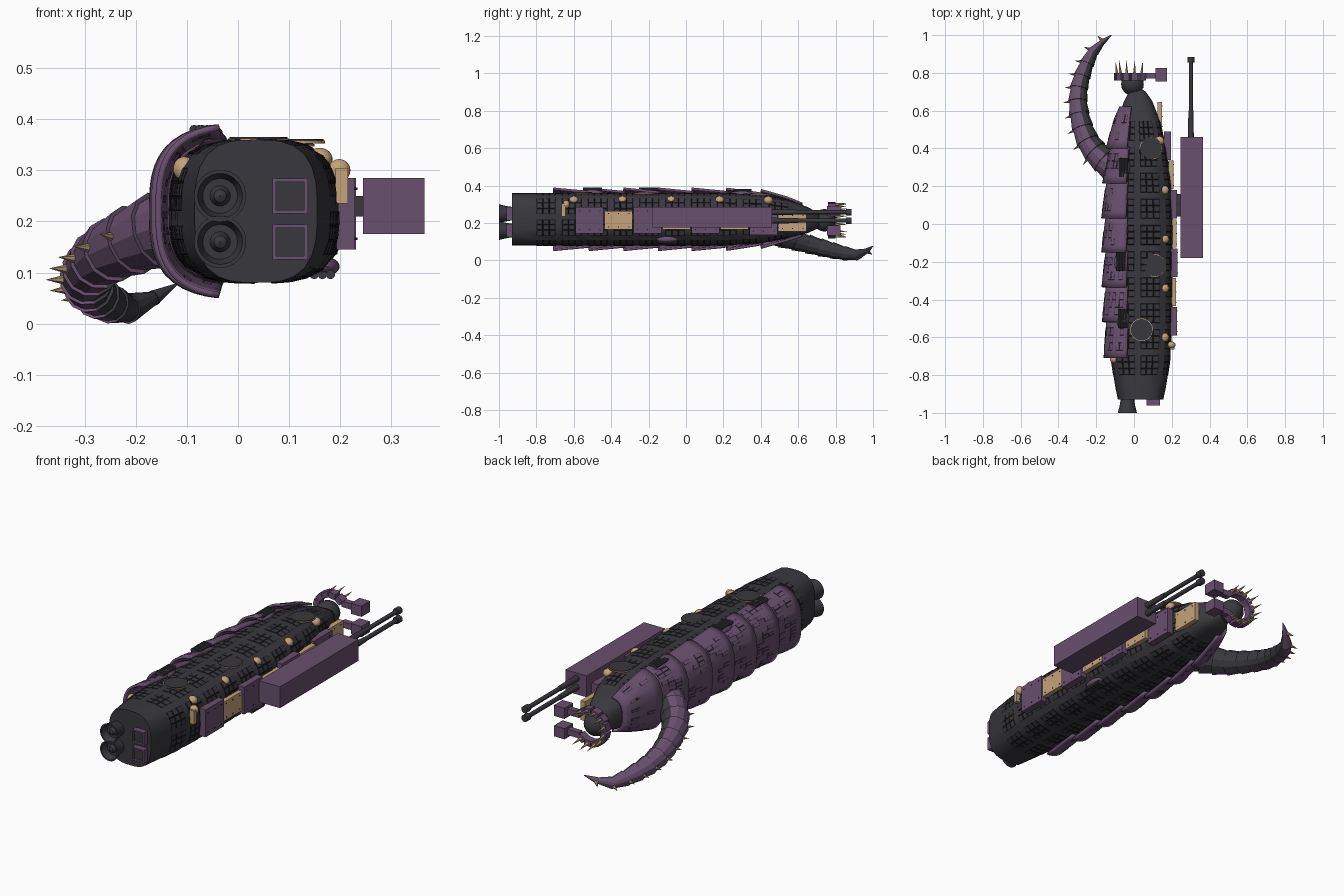
import bpy, bmesh, math, random
from mathutils import Vector, Matrix

random.seed(4)
if "Cube" in bpy.data.objects:
    bpy.data.objects.remove(bpy.data.objects["Cube"], do_unlink=True)


def material(name, r, g, b):
    m = bpy.data.materials.new(name)
    m.use_nodes = True
    m.diffuse_color = (r, g, b, 1)
    m.node_tree.nodes["Principled BSDF"].inputs["Base Color"].default_value = (r, g, b, 1)
    return m


DARK = material("charcoal hull", 0.04, 0.04, 0.048)
BLACK = material("black seams", 0.013, 0.013, 0.016)
PURPLE = material("purple armour", 0.14, 0.08, 0.155)
DEEP = material("deep purple seams", 0.055, 0.03, 0.065)
TAN = material("tan fittings", 0.56, 0.37, 0.19)
SPIKE = material("horn spikes", 0.36, 0.26, 0.14)


def finish(bm, name, mats, smooth=False):
    bmesh.ops.recalc_face_normals(bm, faces=bm.faces)
    me = bpy.data.meshes.new(name)
    bm.to_mesh(me)
    bm.free()
    for m in mats:
        me.materials.append(m)
    ob = bpy.data.objects.new(name, me)
    bpy.context.collection.objects.link(ob)
    if smooth:
        bpy.ops.object.select_all(action='DESELECT')
        ob.select_set(True)
        bpy.context.view_layer.objects.active = ob
        bpy.ops.object.shade_smooth_by_angle(angle=math.radians(32))
    return ob


def box(name, c, s, mat):
    bm = bmesh.new()
    bmesh.ops.create_cube(bm, size=1, matrix=Matrix.Translation(c) @ Matrix.Diagonal((*s, 1)))
    return finish(bm, name, [mat])


def cone(name, a, b, r0, r1, mat, n=12):
    a, b = Vector(a), Vector(b)
    d = b - a
    m = Matrix.Translation((a + b) / 2) @ d.to_track_quat('Z', 'Y').to_matrix().to_4x4()
    bm = bmesh.new()
    bmesh.ops.create_cone(bm, cap_ends=True, segments=n, radius1=r0, radius2=r1, depth=d.length, matrix=m)
    return finish(bm, name, [mat], n > 8)


def ball(name, c, s, mat):
    bm = bmesh.new()
    bmesh.ops.create_uvsphere(bm, u_segments=20, v_segments=12, radius=1,
                              matrix=Matrix.Translation(c) @ Matrix.Diagonal((*s, 1)))
    return finish(bm, name, [mat], True)


def loft(bm, rings, closed=True):
    """Skin a list of point rings; returns a grid of faces."""
    vs = [[bm.verts.new(p) for p in r] for r in rings]
    n = len(rings[0])
    return [[bm.faces.new((a[i], a[(i + 1) % n], b[(i + 1) % n], b[i]))
             for i in range(n if closed else n - 1)] for a, b in zip(vs, vs[1:])], vs


# Hull stations: y, half width, half height, centre x, centre z
STATIONS = [(-0.93, .12, .14, .035, .22), (-0.85, .137, .14, .035, .22), (-0.72, .156, .14, .035, .22),
            (-0.5, .166, .14, .035, .22), (0, .17, .14, .035, .22), (.2, .164, .14, .033, .22),
            (.4, .14, .13, .03, .222), (.55, .11, .1, .026, .222), (.65, .075, .07, .022, .216),
            (.7, .045, .045, .018, .214), (.72, .015, .018, .015, .214)]


def hull_at(y):
    for p, q in zip(STATIONS, STATIONS[1:]):
        if y <= q[0]:
            t = (y - p[0]) / (q[0] - p[0])
            return [a + (b - a) * t for a, b in zip(p[1:], q[1:])]
    return STATIONS[-1][1:]


def section(y, angles, grow=0.0):
    """Rounded-square cross-section; angle runs clockwise from the top."""
    w, h, cx, cz = hull_at(y)
    pts = []
    for a in angles:
        s, c = math.sin(a), math.cos(a)
        k = (abs(s) ** 3 + abs(c) ** 3) ** (-1 / 3)
        pts.append((cx + s * k * (w + grow), y, cz + c * k * (h + grow * 0.8)))
    return pts


# Main hull with rows of gridded panels
ROUND = [math.tau * i / 32 for i in range(32)]
ys = [-0.93, -0.87] + [-0.8 + 0.0345 * i for i in range(43)] + [.7, .712, .72]
bm = bmesh.new()
grid, rings = loft(bm, [section(y, ROUND) for y in ys])
bm.faces.new(rings[0])
bm.faces.new(rings[-1])
cells = [f for j, row in enumerate(grid) for i, f in enumerate(row)
         if 2 <= j < 41 and (j - 2) % 4 < 3 and i % 4 < 3]
bm.normal_update()
bmesh.ops.recalc_face_normals(bm, faces=bm.faces)
for f in bmesh.ops.inset_individual(bm, faces=cells, thickness=0.004, depth=0.002)["faces"]:
    f.material_index = 1
finish(bm, "hull", [DARK, BLACK], True)

# Overlapping armour shells on the right flank
edges = [-.71, -.52, -.335, -.15, .03, .215, .4, .61]
HALF = [math.radians(-21 - 138 * i / 24) for i in range(25)]
for a, b in zip(edges, edges[1:]):
    bm = bmesh.new()
    sweep = [section(a + (b + 0.01 - a) * k / 5, HALF, 0.034 - 0.024 * k / 5) for k in range(6)]
    grid, _ = loft(bm, sweep, False)
    bmesh.ops.recalc_face_normals(bm, faces=bm.faces)
    picks = [f for row in grid[1:4] for f in row[1:-1] if random.random() < 0.3]
    for f in bmesh.ops.inset_individual(bm, faces=picks, thickness=0.004, depth=0.002)["faces"]:
        f.material_index = 1
    ob = finish(bm, "armour_shell", [PURPLE, DEEP], True)
    mod = ob.modifiers.new("thickness", 'SOLIDIFY')
    mod.thickness = 0.012
    mod.offset = 0

# Curved horn: x, y, z, radius along its path
HORN = [(-.07, .27, .205, .075), (-.15, .33, .185, .07), (-.235, .42, .15, .06), (-.283, .55, .115, .052),
        (-.296, .68, .08, .047), (-.268, .8, .05, .04), (-.21, .92, .03, .026), (-.12, 1.0, .077, .002)]


def horn_at(t):
    i = min(int(t * 7), 6)
    u = t * 7 - i
    p = [Vector(HORN[max(0, min(7, i + k))]) for k in (-1, 0, 1, 2)]
    return 0.5 * (2 * p[1] + (p[2] - p[0]) * u + (2 * p[0] - 5 * p[1] + 4 * p[2] - p[3]) * u * u
                  + (3 * p[1] - p[0] - 3 * p[2] + p[3]) * u ** 3)


bm = bmesh.new()
HUB = Vector((-.12, .68, .09))
SEGS = 13
sweep, outs = [], []
for s in range(SEGS):
    for t, flare in ((s / SEGS, 1.1), ((s + 1) / SEGS, 0.97)):
        q, q0, q1 = horn_at(t), horn_at(max(t - .02, 0)), horn_at(min(t + .02, 1))
        c, along = q.xyz, (q1.xyz - q0.xyz).normalized()
        out = c - HUB
        out = (out - along * out.dot(along)).normalized()
        side = along.cross(out)
        sweep.append([c + (out * math.cos(a) + side * math.sin(a)) * max(q.w, .002) * flare
                      for a in (math.tau * (i + .5) / 12 for i in range(12))])
    outs.append((c, out, along, q.w))
grid, rings = loft(bm, sweep)
bm.faces.new(rings[0])
bm.faces.new(rings[-1])
for row in grid:
    for i, f in enumerate(row):
        f.material_index = 1 if 3 <= i <= 7 else 0
finish(bm, "horn", [PURPLE, DARK])
for c, out, along, r in outs[2:12:1]:
    cone("horn_spike", c + out * r * .8, c + out * (r + .032) - along * .008, .011, 0, SPIKE, 6)

# Engine nozzles, each a turned profile with an inner cone
NOZZLE = [(-.92, .036), (-.945, .038), (-.97, .043), (-1, .051), (-1, .044), (-.965, .034),
          (-.965, .02), (-.985, .012), (-.99, .001)]
for z in (.25, .16):
    bm = bmesh.new()
    loft(bm, [[(-.035 + r * math.cos(a), y, z + r * math.sin(a)) for a in ROUND] for y, r in NOZZLE])
    finish(bm, "engine_nozzle", [DARK], True)
    # Square vent beside it
    for d in (-1, 1):
        box("vent_frame", (.102 + d * .031, -.943, z), (.007, .036, .07), PURPLE)
        box("vent_frame", (.102, -.943, z + d * .031), (.068, .036, .007), PURPLE)
    box("vent_core", (.102, -.935, z), (.056, .03, .056), DARK)

# Alternating side plates with rivets
for i in range(8):
    y = -.515 + .155 * i
    w, h, cx, cz = hull_at(y)
    purple = i % 2 == 0
    x, tall = cx + w + (.01 if purple else .008), (.14 if purple else .1)
    z = .215 if i < 6 else .205
    box("side_plate", (x, y, z), (.036 if purple else .026, .15, tall), PURPLE if purple else TAN)
    for k in range(6):
        box("rivet", (x + (.018 if purple else .013), y - .055 + .055 * (k % 3), z + (k // 3 - .5) * tall * .7),
            (.004, .005, .005), BLACK)

# Side gun: mount, housing and twin barrels
box("gun_mount", (.235, .1, .23), (.04, .12, .04), DARK)
box("gun_housing", (.305, .14, .23), (.12, .64, .11), PURPLE)
for z in (.258, .213):
    cone("barrel_sleeve", (.301, .45, z), (.301, .6, z), .016, .013, DARK)
    cone("barrel", (.301, .6, z), (.301, .86, z), .011, .011, DARK)
    cone("muzzle", (.301, .855, z), (.301, .885, z), .018, .018, DARK)

# Tan domes along the upper flank, and clamps near the stern
for i in range(5):
    y = -.6 + .26 * i
    x = .16 if i < 4 else .135
    ball("dome", (x, y, .322), (.025, .025, .022), TAN)
ball("dome", (-.105, -.715, .303), (.022, .022, .024), TAN)
ball("dome", (.198, -.64, .3), (.022, .018, .022), TAN)
box("clamp", (.203, -.655, .27), (.025, .02, .07), TAN)

# Round deck hatches
for x, y, z in ((.09, .4, .347), (.11, -.22, .353), (.04, -.56, .357)):
    cone("hatch_rim", (x, y, z), (x, y, z + .005), .06, .06, TAN, 28)
    cone("hatch", (x, y, z), (x, y, z + .008), .057, .057, DARK, 28)

# Armour turrets with triple barrels
for x, y, z, d in ((-.055, .3, .358, 1), (-.07, -.2, .364, 1), (-.06, -.5, .364, 1), (.165, -.1, .112, -1)):
    ball("turret_base", (x, y, z), (.034, .06, .02), PURPLE)
    for k in (-1, 0, 1):
        cone("turret_barrel", (x + k * .016, y - .05, z + d * .016), (x + k * .016, y + .05, z + d * .016),
             .009, .009, DARK, 10)
cone("antenna", (-.115, .4, .27), (-.1, .55, .29), .007, .004, DARK, 8)

# Nose ball with a spiked collar open toward the left
NOSE = Vector((-.008, .74, .215))
ball("nose_ball", NOSE, (.06, .06, .06), DARK)
for k in range(10):
    a = math.radians(55 + 250 * k / 9)
    out = Vector((math.cos(a), 0, math.sin(a)))
    c = NOSE + out * .082 + Vector((0, .04, 0))
    bm = bmesh.new()
    bmesh.ops.create_cube(bm, size=1, matrix=Matrix.Translation(c) @ Matrix.Rotation(-a, 4, 'Y')
                          @ Matrix.Diagonal((.03, .04, .036, 1)))
    finish(bm, "collar_block", [PURPLE])
    cone("collar_spike", c, c + Vector((0, .085, 0)) + out * .012, .011, 0, TAN, 6)
for z in (.265, .16):
    box("collar_arm", (.085, .785, z), (.07, .03, .03), PURPLE)
    box("collar_pod", (.145, .79, z), (.06, .07, .055), PURPLE)
